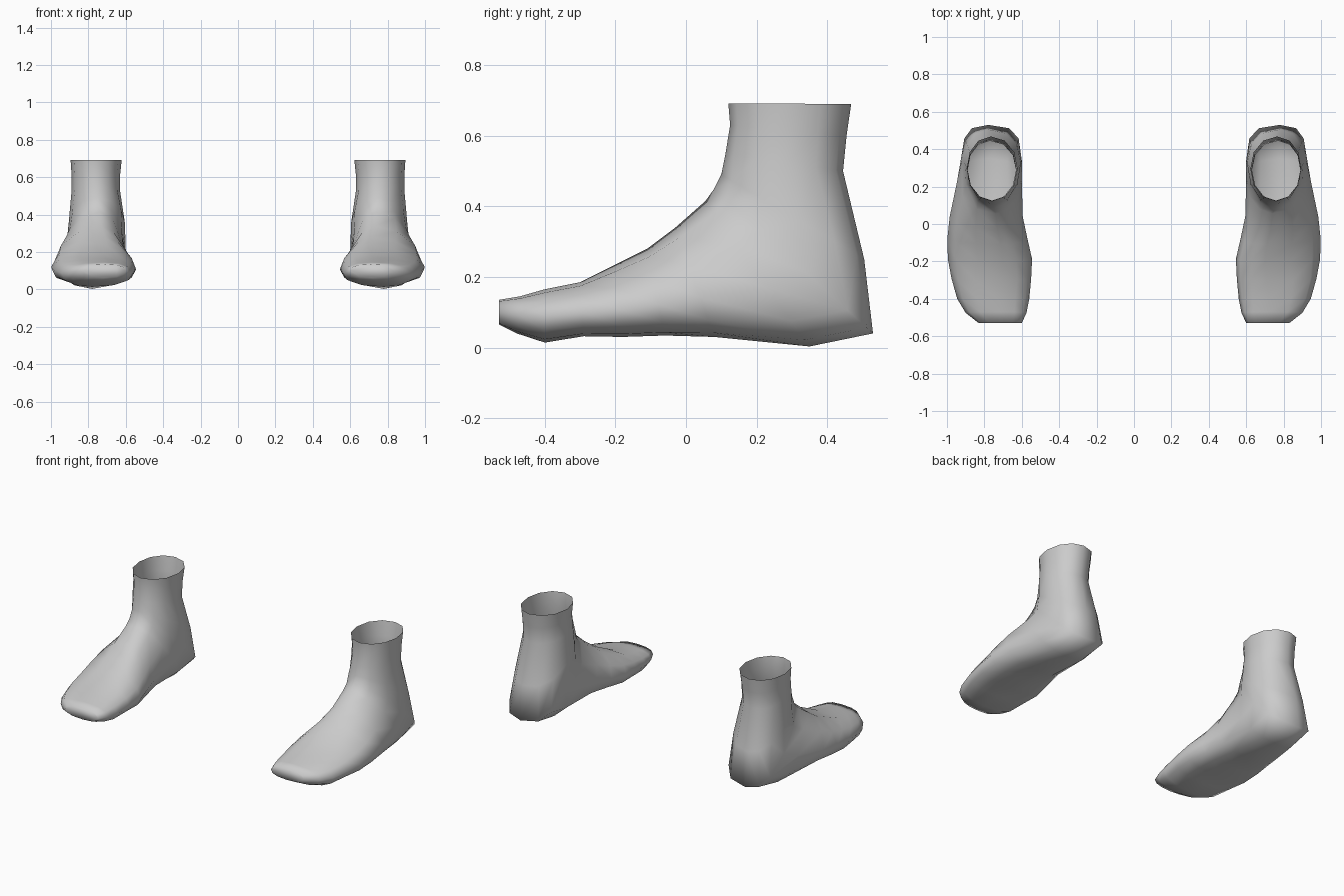
import bpy, bmesh, math

if "Cube" in bpy.data.objects:
    bpy.data.objects.remove(bpy.data.objects["Cube"])

SIDES = 12

# One cross-section per row, from the toes round the instep to the ankle opening:
# top (y, z), bottom (y, z), inner x, outer x, ridge x, sole x, widest point, top/bottom squareness
SECTIONS = [
    ((-.53, .135), (-.53, .065), .60, .83, .71, .71, .50, 2.4, 2.4),
    ((-.47, .145), (-.48, .040), .575, .90, .72, .75, .50, 2.4, 2.4),
    ((-.40, .165), (-.40, .014), .56, .945, .72, .78, .50, 2.2, 2.2),
    ((-.30, .185), (-.29, .032), .55, .975, .71, .77, .55, 2.2, 2.6),
    ((-.20, .235), (-.18, .030), .545, .995, .70, .77, .62, 1.8, 2.6),
    ((-.11, .280), (-.06, .034), .57, .998, .71, .77, .64, 1.8, 2.6),
    ((-.03, .340), (.08, .030), .595, .985, .73, .78, .64, 1.8, 2.5),
    ((.055, .415), (.35, .003), .60, .945, .74, .78, .60, 1.9, 2.4),
    ((.080, .450), (.53, .040), .60, .92, .75, .78, .58, 2.0, 2.9),
    ((.100, .490), (.505, .25), .605, .905, .75, .78, .55, 2.0, 2.3),
    ((.112, .550), (.445, .50), .63, .89, .755, .77, .52, 2.0, 2.1),
    ((.125, .630), (.455, .60), .63, .89, .76, .765, .50, 2.0, 2.1),
    ((.120, .692), (.468, .69), .622, .895, .76, .765, .50, 2.0, 2.1),
]

grey = bpy.data.materials.new("plain grey")
grey.diffuse_color = (.6, .6, .6, 1)
grey.use_nodes = True
grey.node_tree.nodes["Principled BSDF"].inputs["Base Color"].default_value = grey.diffuse_color


def section_points(top, bottom, inner, outer, ridge, sole, widest, n_top, n_bot):
    """Rounded closed outline between the top and bottom points."""
    mid, half = (inner + outer) / 2, (outer - inner) / 2
    pts = []
    for i in range(SIDES):
        a = 2 * math.pi * i / SIDES
        c, s = math.cos(a), math.sin(a)
        upper = c > 0
        e = 2 / (n_top if upper else n_bot)
        drop, w = abs(c) ** e, abs(s) ** e
        t = widest * (1 - drop) if upper else widest + (1 - widest) * drop
        x = mid + math.copysign(half * w, s) + ((ridge if upper else sole) - mid) * (1 - w)
        pts.append((x, top[0] + (bottom[0] - top[0]) * t, top[1] + (bottom[1] - top[1]) * t))
    return pts


def make_foot(name, side):
    bm = bmesh.new()
    rings = [[bm.verts.new((side * x, y, z)) for x, y, z in section_points(*row)]
             for row in SECTIONS]
    # skin between neighbouring sections, ankle left open
    for a, b in zip(rings, rings[1:]):
        for i in range(SIDES):
            j = (i + 1) % SIDES
            bm.faces.new((a[i], a[j], b[j], b[i]))
    # blunt toe end
    bm.faces.new(rings[0])
    bmesh.ops.recalc_face_normals(bm, faces=bm.faces)
    # an open shell can be oriented inward, so check the toe end
    bm.normal_update()
    bm.faces.ensure_lookup_table()
    if bm.faces[-1].normal.y > 0:
        bmesh.ops.reverse_faces(bm, faces=bm.faces)
    for f in bm.faces:
        f.smooth = True
    mesh = bpy.data.meshes.new(name)
    bm.to_mesh(mesh)
    bm.free()
    mesh.materials.append(grey)
    ob = bpy.data.objects.new(name, mesh)
    bpy.context.collection.objects.link(ob)


make_foot("right_foot", -1)
make_foot("left_foot", 1)
